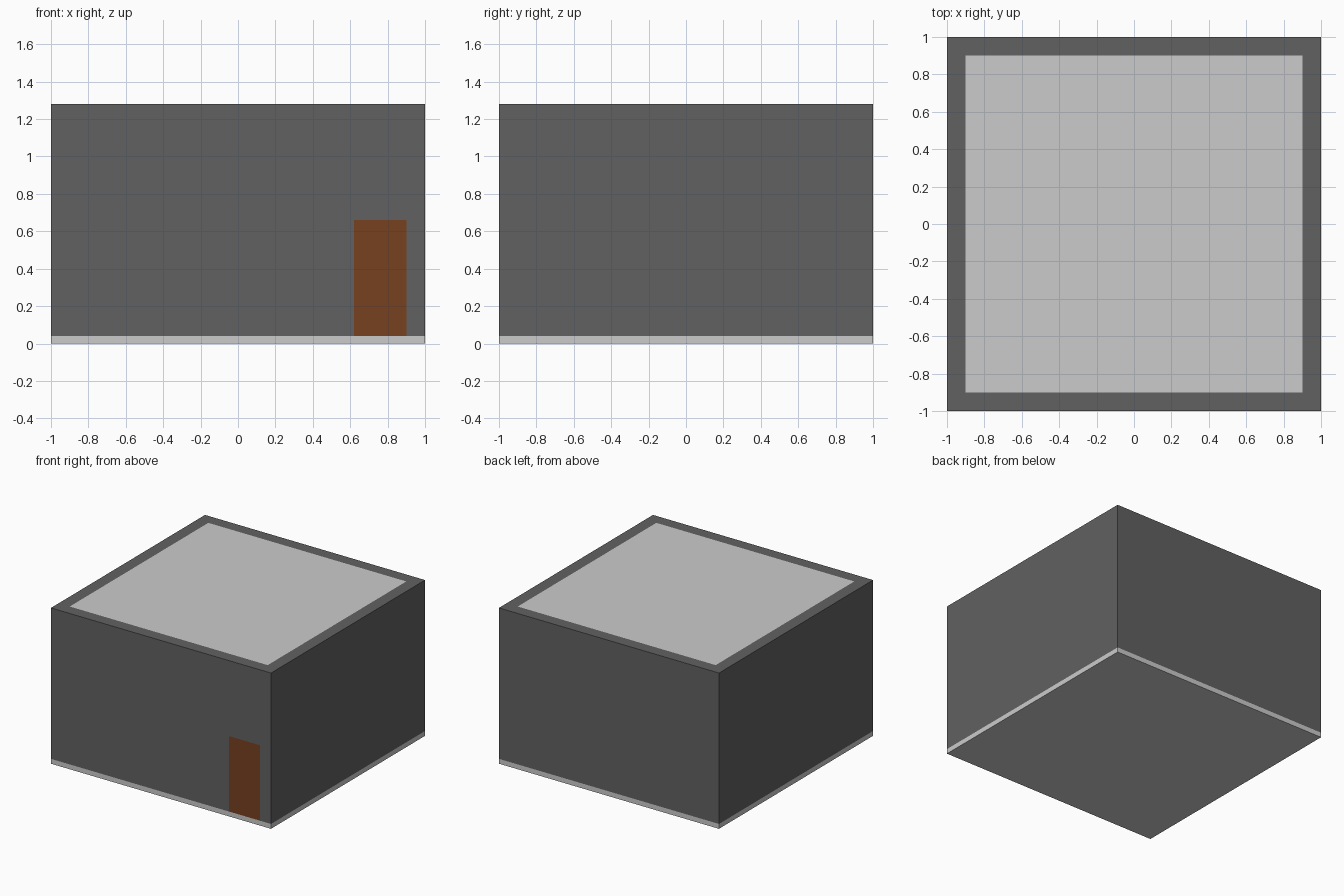
import bpy, bmesh
from mathutils import Vector, Matrix

if "Cube" in bpy.data.objects:
    bpy.data.objects.remove(bpy.data.objects["Cube"])

H = 1.28          # total height
BASE = 0.04       # plinth height
RIM = 0.9         # inner edge of the wall tops
DOOR_L, DOOR_R, DOOR_T = 0.62, 0.9, 0.66


def part_of(c):
    """Which building part the face centred on c belongs to."""
    if c.z < BASE:
        return "base"
    if c.z > H - 1e-4 and abs(c.x) < RIM and abs(c.y) < RIM:
        return "roof_panel"
    if c.y < -0.999 and DOOR_L < c.x < DOOR_R and c.z < DOOR_T:
        return "door"
    return "walls"


def build(name, color=None):
    bm = bmesh.new()
    bmesh.ops.create_cube(bm, size=1, matrix=Matrix.Translation((0, 0, H / 2))
                          @ Matrix.Diagonal((2, 2, H, 1)))
    # score the block along every part boundary
    cuts = [((0, 0, 1), z) for z in (BASE, DOOR_T)]
    cuts += [((1, 0, 0), x) for x in (-RIM, DOOR_L, RIM)]
    cuts += [((0, 1, 0), y) for y in (-RIM, RIM)]
    for n, d in cuts:
        bmesh.ops.bisect_plane(bm, geom=bm.verts[:] + bm.edges[:] + bm.faces[:],
                               plane_co=Vector(n) * d, plane_no=n)
    # keep only this part's flush faces
    other = [f for f in bm.faces if part_of(f.calc_center_median()) != name]
    bmesh.ops.delete(bm, geom=other, context='FACES')
    me = bpy.data.meshes.new(name)
    bm.to_mesh(me)
    bm.free()
    if color:
        mat = bpy.data.materials.new(name + "_color")
        mat.diffuse_color = (*color, 1)
        mat.use_nodes = True
        mat.node_tree.nodes["Principled BSDF"].inputs["Base Color"].default_value = mat.diffuse_color
        me.materials.append(mat)
    bpy.context.collection.objects.link(bpy.data.objects.new(name, me))


# pale plinth and roof, dark walls, brown door
build("base")
build("roof_panel")
build("walls", (0.12, 0.12, 0.12))
build("door", (0.18, 0.053, 0.014))
